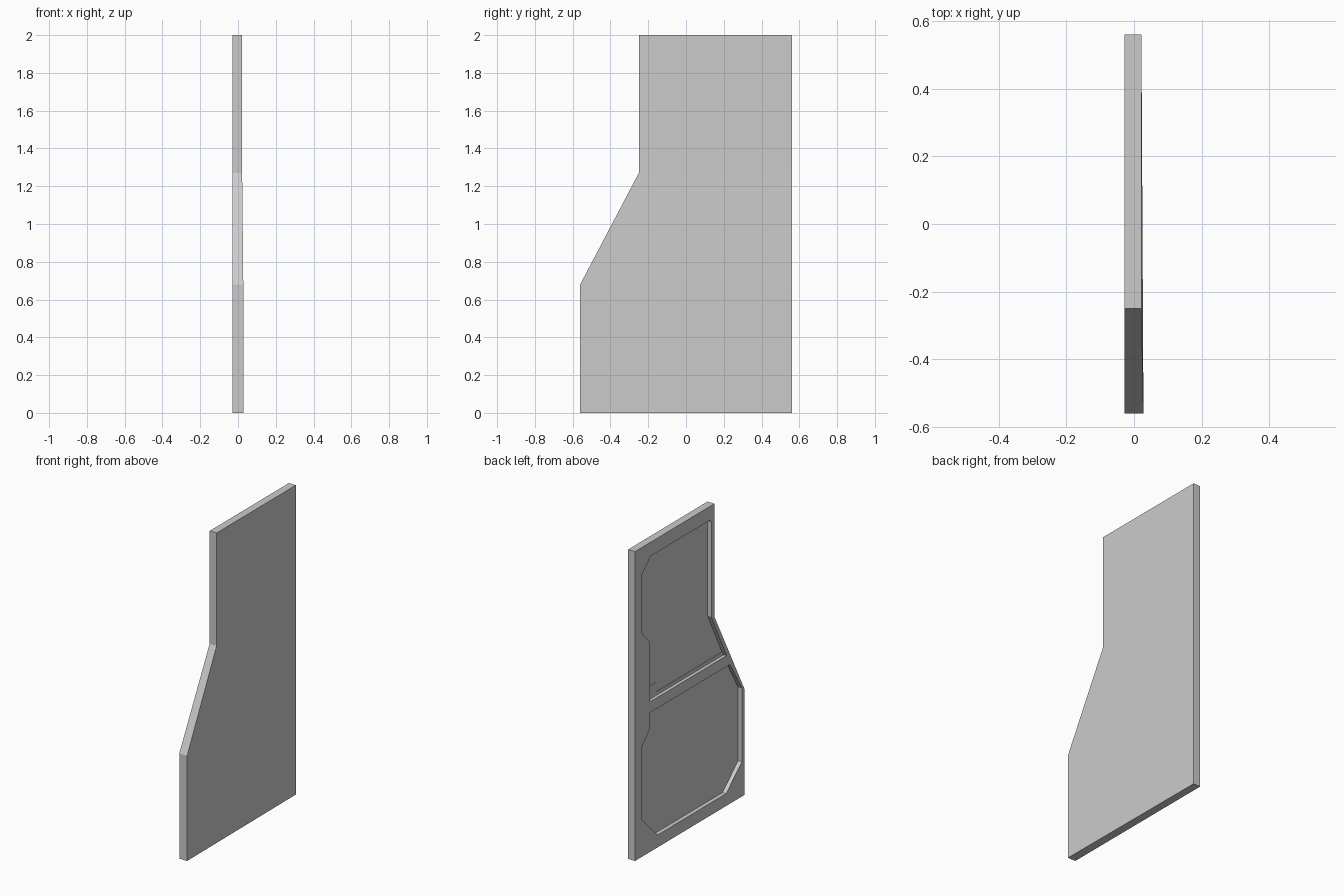
import bpy
import bmesh

if "Cube" in bpy.data.objects:
    bpy.data.objects.remove(bpy.data.objects["Cube"])

FACE, FLOOR, BACK = -0.028, -0.002, 0.022

# Profiles as (y, z)
OUTLINE = [(0.56, 0), (-0.56, 0), (-0.56, 0.68), (-0.25, 1.27),
           (-0.25, 2), (0.56, 2), (0.56, 1.27), (0.56, 0.68)]
UPPER = [(0.41, 0.97), (-0.375, 0.97), (-0.218, 1.28), (-0.218, 1.895),
         (-0.20, 1.91), (0.40, 1.91), (0.49, 1.825), (0.49, 1.445), (0.41, 1.36)]
LOWER = [(0.41, 0.90), (0.41, 0.795), (0.49, 0.71), (0.49, 0.24), (0.33, 0.08),
         (-0.37, 0.08), (-0.53, 0.225), (-0.53, 0.70), (-0.41, 0.90)]


def ring(bm, pts, x):
    return [bm.verts.new((x, y, z)) for y, z in pts]


def bridge(bm, a, b):
    n = len(a)
    for i in range(n):
        j = (i + 1) % n
        bm.faces.new((a[i], a[j], b[j], b[i]))


def finish(bm, name):
    bmesh.ops.recalc_face_normals(bm, faces=bm.faces)
    mesh = bpy.data.meshes.new(name)
    bm.to_mesh(mesh)
    bm.free()
    obj = bpy.data.objects.new(name, mesh)
    bpy.context.collection.objects.link(obj)
    return obj


def prism(name, pts, x0, x1):
    bm = bmesh.new()
    a, b = ring(bm, pts, x0), ring(bm, pts, x1)
    bridge(bm, a, b)
    bm.faces.new(a)
    bm.faces.new(b)
    return finish(bm, name)


# Door panel: stepped outline with two recesses on the inner side
bm = bmesh.new()
front = ring(bm, OUTLINE, FACE)
back = ring(bm, OUTLINE, BACK)
for v in back[1:3]:          # outer skin swells slightly at the low front
    v.co.x = 0.028
bridge(bm, front, back)
for ids in ((0, 1, 2, 7), (7, 2, 3, 6), (6, 3, 4, 5)):
    bm.faces.new([back[i] for i in ids])
rim_edges = [bm.edges.get((front[i], front[i - 1])) for i in range(len(front))]
for profile in (UPPER, LOWER):
    rim, floor = ring(bm, profile, FACE), ring(bm, profile, FLOOR)
    bridge(bm, rim, floor)
    bm.faces.new(floor)
    rim_edges += [bm.edges.get((rim[i], rim[i - 1])) for i in range(len(rim))]
bmesh.ops.triangle_fill(bm, use_beauty=True, edges=rim_edges)
finish(bm, "door_panel")

# Shallow flanges along the cross beam, each with a square tab
prism("upper_flange", [(0.41, 0.97), (-0.375, 0.97), (-0.364, 0.992),
                       (0.31, 0.992), (0.31, 1.055), (0.41, 1.055)], FLOOR - 0.004, FLOOR)
prism("lower_flange", [(0.41, 0.90), (-0.41, 0.90), (-0.434, 0.86),
                       (0.31, 0.86), (0.31, 0.815), (0.41, 0.815)], FLOOR - 0.004, FLOOR)
